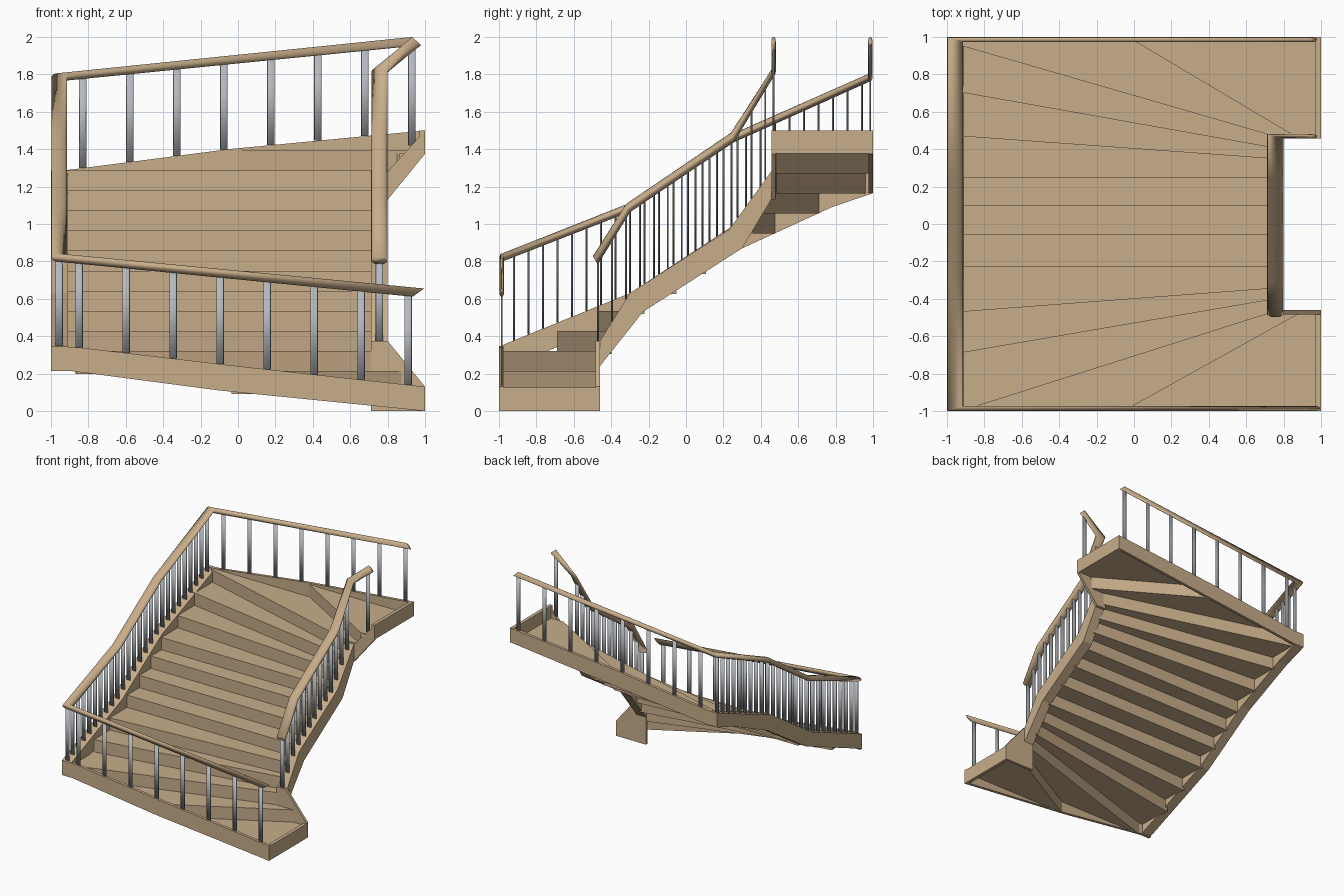
import bpy, bmesh, math
from mathutils import Vector

if "Cube" in bpy.data.objects:
    bpy.data.objects.remove(bpy.data.objects["Cube"])

def material(name, col):
    m = bpy.data.materials.new(name)
    m.diffuse_color = (*col, 1)
    m.use_nodes = True
    m.node_tree.nodes["Principled BSDF"].inputs["Base Color"].default_value = m.diffuse_color
    return m

WOOD = material("oak wood", (0.58, 0.42, 0.255))
STEEL = material("brushed steel", (0.46, 0.48, 0.51))

def finish(name, bm, mat, smooth=False):
    bmesh.ops.recalc_face_normals(bm, faces=bm.faces)
    me = bpy.data.meshes.new(name)
    bm.to_mesh(me)
    bm.free()
    me.materials.append(mat)
    for p in me.polygons:
        p.use_smooth = smooth
    ob = bpy.data.objects.new(name, me)
    bpy.context.collection.objects.link(ob)
    return ob

def prism(name, pts, axis, lo, hi):
    """Extrude a 2D outline along one axis (0=x, 1=y, 2=z)."""
    def place(p, t):
        v = list(p)
        v.insert(axis, t)
        return v
    bm = bmesh.new()
    a = [bm.verts.new(place(p, lo)) for p in pts]
    b = [bm.verts.new(place(p, hi)) for p in pts]
    bm.faces.new(a)
    bm.faces.new(b)
    n = len(pts)
    for i in range(n):
        j = (i + 1) % n
        bm.faces.new((a[i], a[j], b[j], b[i]))
    return finish(name, bm, WOOD)

# Outer stringers (front, left, back)
prism("front_stringer", [(1, 0), (1, .13), (0, .24), (-.85, .34), (-1, .345),
                         (-1, .215), (-.9, .215), (-.1, .11)], 1, -1, -.975)
prism("left_stringer", [(-1, .345), (-.3, .63), (.25, .99), (1, 1.29), (1, 1.165),
                        (.78, 1.09), (.3, .87), (-.23, .53), (-1, .215)], 0, -1, -.91)
prism("back_stringer", [(-1, 1.165), (-.9, 1.165), (1, 1.375), (1, 1.5), (-.05, 1.4),
                        (-.9, 1.29), (-1, 1.285)], 1, .975, 1)

# Inner stringers around the open well
prism("inner_stringer", [(-.485, 0), (-.485, .375), (-.46, .375), (-.3, .63), (.23, .97),
                         (.455, 1.28), (.48, 1.28), (.48, 1.13), (.455, 1.13), (.3, .87),
                         (-.23, .53), (-.46, .24), (-.46, 0)], 0, .71, .8)
prism("inner_front_stringer", [(.71, 0), (1, 0), (1, .13), (.8, .375), (.71, .375)], 1, -.484, -.461)
prism("inner_back_stringer", [(.71, 1.13), (.8, 1.13), (1, 1.375), (1, 1.5), (.8, 1.28),
                              (.71, 1.28)], 1, .456, .479)

# Step lines: outer end and inner end of every riser
OUT, INN = -.93, .73
lines = [((1, -.98), (1, -.475)), ((-.02, -.98), (.89, -.475)), ((-.86, -.98), (INN, -.475))]
lines += [((OUT, a), (INN, b)) for a, b in
          [(-.69, -.405), (-.47, -.345), (-.23, -.23), (-.06, -.06), (.1, .1),
           (.245, .245), (.47, .35), (.705, .41), (.955, .475)]]
lines += [((0, .98), (.85, .475)), ((1, .98), (1, .475))]
RISE, THICK = 1.5 / 14, .016

for k in range(13):
    (o0, i0), (o1, i1) = lines[k], lines[k + 1]
    top = RISE * (k + 1)
    outline = [o0] + ([(OUT, -.98)] if k == 2 else []) + ([(OUT, .98)] if k == 11 else []) \
        + [o1, i1] + ([(INN, .475)] if k == 11 else []) + [i0]
    prism(f"tread_{k + 1}", outline, 2, top - THICK, top)
    # riser: thin plate behind the step line
    nrm = Vector((o0[1] - i0[1], i0[0] - o0[0])).normalized()
    if nrm.dot(Vector(o1) + Vector(i1) - Vector(o0) - Vector(i0)) < 0:
        nrm = -nrm
    d = Vector((nrm.x * .03, nrm.y * .008))
    back = [tuple(Vector(i0) + d), tuple(Vector(o0) + d)]
    low = max(0, RISE * k - THICK)
    prism(f"riser_{k + 1}", [o0, i0] + back, 2, low, .125 if k == 0 else top - .001)
prism("top_riser", [(.97, .458), (1, .458), (1, .99), (.97, .99)], 2, 1.376, 1.5)

def rail(name, path, sides=16):
    """Sweep an ellipse; each point = (position, sideways half width, end-cut shear)."""
    bm = bmesh.new()
    rings = []
    for p, side, shear in path:
        ring = []
        for s in range(sides):
            t = 2 * math.pi * s / sides
            c, h = math.cos(t), math.sin(t) * .022
            ring.append(bm.verts.new(Vector(p) + Vector((*side, 0)) * c
                                     + Vector((*shear, 1)) * h))
        rings.append(ring)
    for a, b in zip(rings, rings[1:]):
        for s in range(sides):
            u = (s + 1) % sides
            bm.faces.new((a[s], a[u], b[u], b[s]))
    bm.faces.new(rings[0])
    bm.faces.new(rings[-1])
    ob = finish(name, bm, WOOD, True)
    return ob

W, D, NO = .042, .012, (0, 0)
outer = [((.965, -.985, .633), (0, D), (1.4, 0)), ((-.956, -.985, .82), (W, D), NO),
         ((-.956, -.31, 1.085), (W, 0), (0, -.2)), ((-.956, .25, 1.458), (W, 0), (0, -.2)),
         ((-.956, .985, 1.785), (W, -D), NO), ((.955, .985, 1.978), (0, -D), (-1.1, 0))]
inner = [((.756, -.485, .805), (W, 0), (0, -.6)), ((.756, -.31, 1.085), (W, 0), (0, -.5)),
         ((.756, .25, 1.465), (W, 0), (0, -.5)), ((.756, .468, 1.815), (W, -D), NO),
         ((.955, .468, 1.978), (0, -D), (-1.1, 0))]
rail("outer_handrail", outer)
rail("inner_handrail", inner)

def interp(x, table):
    for (a, za), (b, zb) in zip(table, table[1:]):
        if x <= b:
            break
    return za + (zb - za) * (x - a) / (b - a)

def baluster(name, x, y, z0, z1):
    bm = bmesh.new()
    bmesh.ops.create_cone(bm, cap_ends=True, segments=12, radius1=1, radius2=1, depth=1)
    bmesh.ops.scale(bm, vec=(.02, .005, z1 - z0), verts=bm.verts)
    bmesh.ops.translate(bm, vec=(x, y, (z0 + z1) / 2), verts=bm.verts)
    finish(name, bm, STEEL, True)

# Balusters: stringer-top and rail heights are interpolated along each run
front_low, front_up = [(-1, .345), (-.85, .34), (0, .24), (1, .13)], [(-.956, .82), (.965, .633)]
for i, x in enumerate([-.956] + [-.85 + .2514 * j for j in range(8)]):
    baluster(f"front_baluster_{i}", x, -.985, interp(x, front_low), interp(x, front_up))
back_low, back_up = [(-.9, 1.29), (-.05, 1.4), (1, 1.5)], [(-.956, 1.785), (.955, 1.978)]
for i in range(8):
    x = -.83 + .2514 * i
    baluster(f"back_baluster_{i}", x, .985, interp(x, back_low), interp(x, back_up))
left_low = [(-1, .345), (-.3, .63), (.25, .99), (1, 1.29)]
left_up = [(p[1], p[2]) for p, _, _ in outer[1:5]]
for i in range(25):
    y = -.92 + .0775 * i
    baluster(f"left_baluster_{i}", -.956, y, interp(y, left_low), interp(y, left_up))
in_low = [(-.485, .36), (-.46, .375), (-.3, .63), (.23, .97), (.455, 1.28)]
in_up = [(p[1], p[2]) for p, _, _ in inner[:4]]
for i in range(13):
    y = -.47 + .0745 * i
    baluster(f"inner_baluster_{i}", .756, y, interp(y, in_low), interp(y, in_up))
baluster("inner_back_baluster", .93, .468, 1.42, 1.955)
